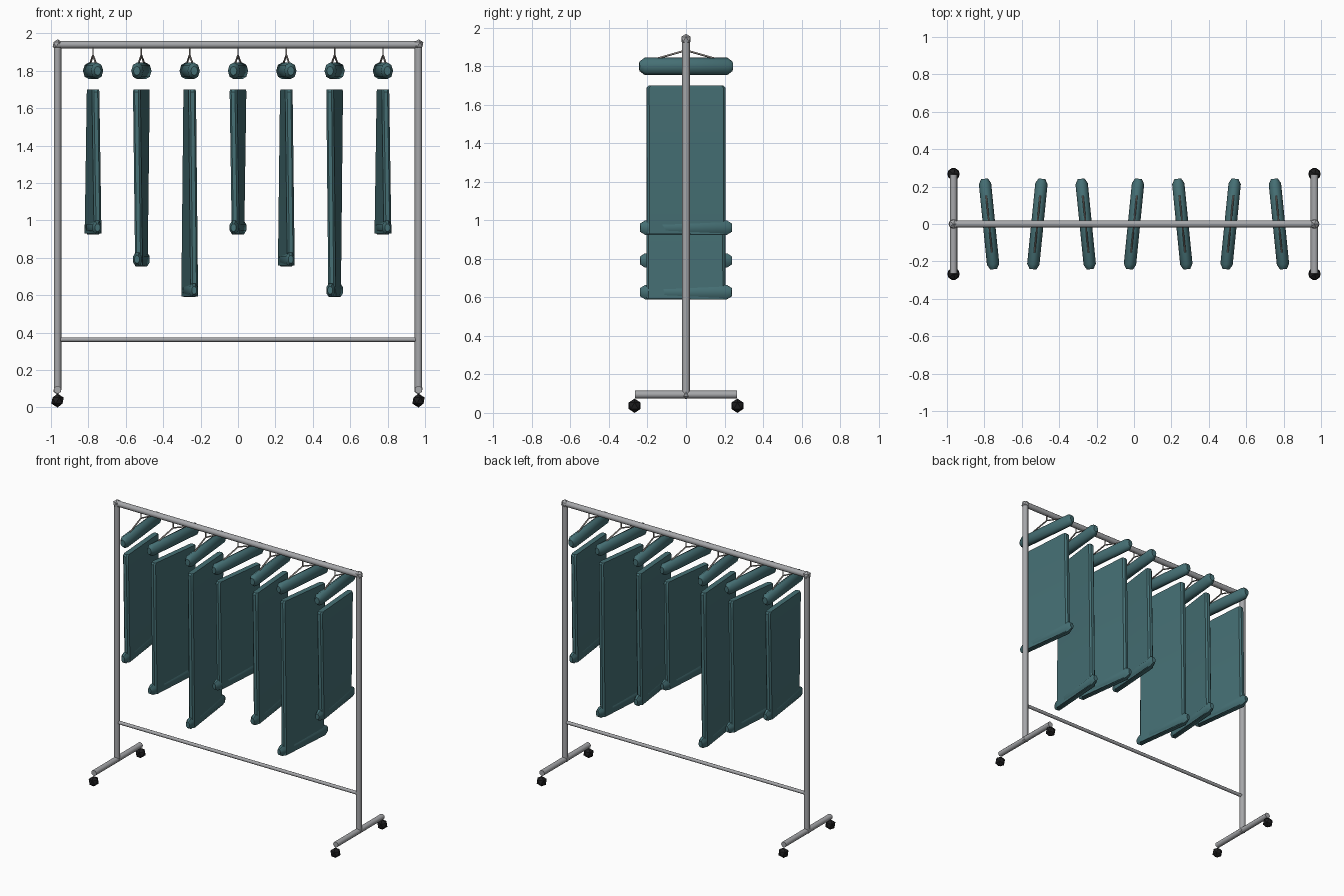
import bpy, bmesh, math
from mathutils import Vector, Matrix

if "Cube" in bpy.data.objects:
    bpy.data.objects.remove(bpy.data.objects["Cube"], do_unlink=True)


def material(name, rgb, rough=0.6):
    m = bpy.data.materials.new(name)
    m.use_nodes = True
    m.diffuse_color = (*rgb, 1)
    bsdf = m.node_tree.nodes["Principled BSDF"]
    bsdf.inputs["Base Color"].default_value = (*rgb, 1)
    bsdf.inputs["Roughness"].default_value = rough
    return m


TEAL = material("teal_fabric", (0.06, 0.16, 0.175))
STEEL = material("grey_steel", (0.38, 0.385, 0.40))
WIRE = material("warm_grey_wire", (0.30, 0.27, 0.25))
RUBBER = material("black_rubber", (0.012, 0.012, 0.013))


def finish(bm, name, mat, smooth_angle=None):
    bmesh.ops.recalc_face_normals(bm, faces=bm.faces)
    mesh = bpy.data.meshes.new(name)
    bm.to_mesh(mesh)
    bm.free()
    mesh.materials.append(mat)
    obj = bpy.data.objects.new(name, mesh)
    bpy.context.collection.objects.link(obj)
    if smooth_angle:
        bpy.ops.object.select_all(action='DESELECT')
        obj.select_set(True)
        bpy.context.view_layer.objects.active = obj
        bpy.ops.object.shade_smooth_by_angle(angle=math.radians(smooth_angle))
    return obj


def add_tube(bm, a, b, radius, sides):
    a, b = Vector(a), Vector(b)
    turn = (b - a).to_track_quat('Z', 'Y').to_matrix().to_4x4()
    bmesh.ops.create_cone(bm, cap_ends=True, segments=sides, radius1=radius, radius2=radius,
                          depth=(b - a).length,
                          matrix=Matrix.Translation((a + b) / 2) @ turn)


def tube(name, a, b, radius, mat, sides=12):
    bm = bmesh.new()
    add_tube(bm, a, b, radius, sides)
    return finish(bm, name, mat, 50)


def ball(name, centre, radius, mat):
    bm = bmesh.new()
    bmesh.ops.create_icosphere(bm, subdivisions=1, radius=radius,
                               matrix=Matrix.Translation(centre))
    return finish(bm, name, mat)


def loft(name, rings, mat, smooth_angle):
    """Skin a list of equal rings and close both ends."""
    bm = bmesh.new()
    loops = [[bm.verts.new(p) for p in ring] for ring in rings]
    for low, high in zip(loops, loops[1:]):
        for i in range(len(low)):
            j = (i + 1) % len(low)
            bm.faces.new((low[i], low[j], high[j], high[i]))
    bm.faces.new(loops[0])
    bm.faces.new(loops[-1])
    return finish(bm, name, mat, smooth_angle)


def padded_bar(name, origin, yaw, half_length, rx, rz, phase):
    """Octagonal bar along y with chamfered ends."""
    turn = Matrix.Translation(origin) @ Matrix.Rotation(yaw, 4, 'Z')
    rings = []
    for y, s in ((-1, 0.55), (-0.89, 1), (0.89, 1), (1, 0.55)):
        angles = [phase + k * math.tau / 8 for k in range(8)]
        rings.append([turn @ Vector((rx * s * math.cos(a), y * half_length,
                                     rz * s * math.sin(a))) for a in angles])
    return loft(name, rings, TEAL, 50)


def hanging_panel(name, x, yaw, bottom, top):
    """Thin chamfered sheet that twists slightly from top to bottom."""
    twist, hx, hy, steps = 0.03, 0.02, 0.205, 8
    outline = [(hx, hy - .012), (hx - .01, hy), (.01 - hx, hy), (-hx, hy - .012),
               (-hx, .012 - hy), (.01 - hx, -hy), (hx - .01, -hy), (hx, .012 - hy)]
    levels = [(bottom + (top - .012 - bottom) * i / steps, 1) for i in range(steps + 1)]
    levels.append((top, 0.95))
    rings = []
    for z, s in levels:
        t = (z - bottom) / (top - bottom)
        turn = Matrix.Rotation(yaw + twist * (1 - 2 * t), 4, 'Z')
        rings.append([turn @ Vector((px * s, py * s, 0)) + Vector((x, 0, z))
                      for px, py in outline])
    return loft(name, rings, TEAL, 35)


# Rack frame
SIDE, RAIL, FOOT = 0.965, 1.94, 0.095
tube("top_rail", (-SIDE, 0, RAIL), (SIDE, 0, RAIL), 0.02, STEEL)
tube("lower_bar", (-SIDE, 0, 0.363), (SIDE, 0, 0.363), 0.012, STEEL)
for side, label in ((1, "left"), (-1, "right")):
    x = side * SIDE
    tube(label + "_upright", (x, 0, FOOT), (x, 0, RAIL), 0.02, STEEL)
    tube(label + "_foot", (x, -0.265, FOOT), (x, 0.265, FOOT), 0.02, STEEL)
    ball(label + "_top_joint", (x, 0, RAIL), 0.029, STEEL)
    ball(label + "_foot_joint", (x, 0, FOOT), 0.025, STEEL)
    for end, where in ((-1, "front"), (1, "back")):
        ball(f"{label}_{where}_caster", (x, end * 0.267, 0.037), 0.037, RUBBER)

# Garments on wire hangers
SPACING = 0.2583
bottoms = (0.925, 0.755, 0.59, 0.925, 0.755, 0.59, 0.925)
for i, bottom in enumerate(bottoms):
    x = (i - 3) * SPACING
    yaw = 0.1 if i % 2 == 0 else -0.1
    n = i + 1

    # Wire hanger: hook, two sloping arms and a base wire
    bm = bmesh.new()
    peak = (0, 0, 1.883)
    add_tube(bm, peak, (0, 0, RAIL - 0.01), 0.004, 6)
    for s in (-1, 1):
        add_tube(bm, peak, (0, s * 0.17, 1.835), 0.005, 6)
    add_tube(bm, (0, -0.17, 1.838), (0, 0.17, 1.838), 0.005, 6)
    bm.transform(Matrix.Translation((x, 0, 0)) @ Matrix.Rotation(yaw, 4, 'Z'))
    finish(bm, f"hanger_wire_{n}", WIRE, 60)

    # Shoulder roll, cloth panel and hem roll
    padded_bar(f"shoulder_roll_{n}", (x, 0, 1.80), yaw, 0.243, 0.033, 0.045, 0)
    hanging_panel(f"cloth_panel_{n}", x, yaw, bottom + 0.004, 1.70)
    padded_bar(f"hem_roll_{n}", (x, 0, bottom + 0.037), yaw, 0.24, 0.0255, 0.04, math.pi / 8)
